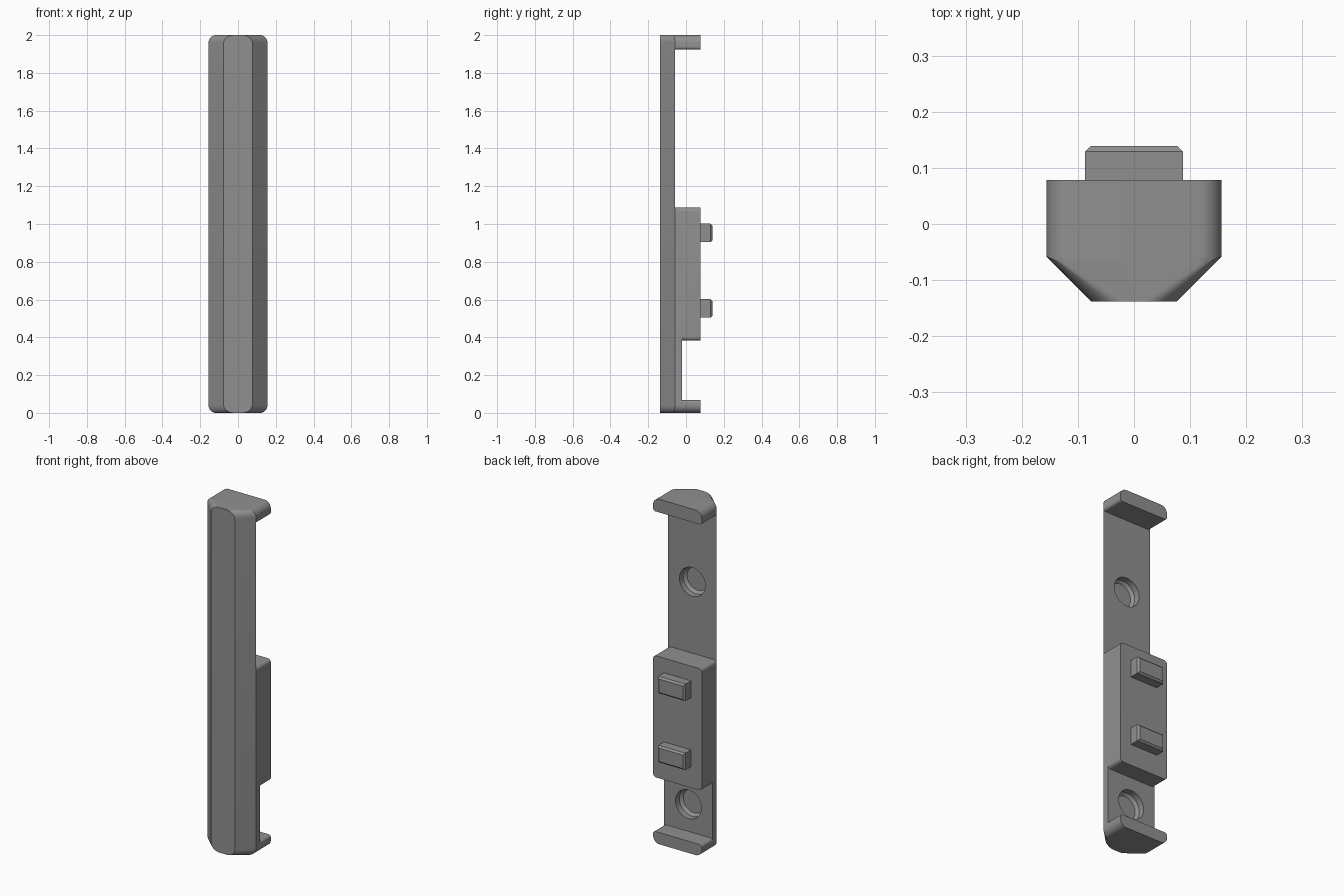
import bpy, bmesh, math

if "Cube" in bpy.data.objects:
    bpy.data.objects.remove(bpy.data.objects["Cube"])

W, FRONT, SHOULDER, BACK = 0.156, -0.138, -0.058, 0.078

grey = bpy.data.materials.new("grey plastic")
grey.diffuse_color = (0.28, 0.28, 0.28, 1)
grey.use_nodes = True
grey.node_tree.nodes["Principled BSDF"].inputs["Base Color"].default_value = grey.diffuse_color


def loft(name, rings):
    """Solid skinned through closed rings of equal point count."""
    bm = bmesh.new()
    vs = [[bm.verts.new(p) for p in r] for r in rings]
    n = len(vs[0])
    for a, b in zip(vs, vs[1:]):
        for i in range(n):
            bm.faces.new((a[i], a[(i + 1) % n], b[(i + 1) % n], b[i]))
    bm.faces.new(vs[0][::-1])
    bm.faces.new(vs[-1])
    bmesh.ops.recalc_face_normals(bm, faces=bm.faces)
    me = bpy.data.meshes.new(name)
    bm.to_mesh(me)
    bm.free()
    me.materials.append(grey)
    ob = bpy.data.objects.new(name, me)
    bpy.context.collection.objects.link(ob)
    return ob


def levels(z0, z1, r0, r1, n=8):
    """Heights and side insets for rounded lower and upper corners."""
    out = []
    for z, r, s in ((z0, r0, 1), (z1, r1, -1)):
        steps = [i / n * math.pi / 2 for i in range(n + 1)] if r else [math.pi / 2]
        arc = [(z + s * r * (1 - math.cos(a)), r * (1 - math.sin(a))) for a in steps]
        out += arc if s > 0 else arc[::-1]
    return out


def slab(name, y0, y1, z0, z1, r0, r1):
    return loft(name, [[(-W + d, y0, z), (W - d, y0, z), (W - d, y1, z), (-W + d, y1, z)]
                       for z, d in levels(z0, z1, r0, r1)])


def boolean(body, other, op):
    m = body.modifiers.new(op, 'BOOLEAN')
    m.operation, m.solver, m.object = op, 'EXACT', other
    bpy.context.view_layer.objects.active = body
    bpy.ops.object.modifier_apply(modifier=m.name)
    bpy.data.objects.remove(other)


# Long front bar with bevelled sides; the bevel follows the rounded ends
rings = []
for z, d in levels(0, 2, 0.04, 0.04):
    f = W + FRONT - SHOULDER - d * math.sqrt(2)
    s = W - d
    ys = SHOULDER - (d * (math.sqrt(2) - 1))
    rings.append([(-f, FRONT, z), (f, FRONT, z), (s, ys, z), (s, SHOULDER + 0.0, z),
                  (-s, SHOULDER, z), (-s, ys, z)] if d > 1e-6 else
                 [(-f, FRONT, z), (f, FRONT, z), (s, SHOULDER - 1e-4, z), (s, SHOULDER, z),
                  (-s, SHOULDER, z), (-s, SHOULDER - 1e-4, z)])
body = loft("body", rings)

# End hooks, centre block and thicker lower plate
boolean(body, slab("top_hook", SHOULDER, BACK, 1.923, 2, 0.015, 0.04), 'UNION')
boolean(body, slab("bottom_hook", SHOULDER, BACK, 0, 0.068, 0.04, 0.015), 'UNION')
boolean(body, slab("centre_block", SHOULDER, BACK, 0.382, 1.087, 0.02, 0.02), 'UNION')
boolean(body, slab("lower_plate", SHOULDER, -0.022, 0.045, 0.41, 0, 0), 'UNION')

# Blind round holes with a tapered floor edge
for y, z in ((SHOULDER, 1.5), (-0.022, 0.225)):
    prof = ((0.02, 0.083), (-0.035, 0.083), (-0.05, 0.068))
    cutter = loft("hole_cutter", [[(r * math.cos(a), y + dy, z + r * math.sin(a))
                                   for a in (i * math.tau / 40 for i in range(40))]
                                  for dy, r in prof])
    boolean(body, cutter, 'DIFFERENCE')

# Chamfered locating pegs on the back of the block
parts = [body]
for name, zc in (("upper_peg", 0.953), ("lower_peg", 0.553)):
    parts.append(loft(name, [[(sx * (0.087 - c), y, zc + sz * (0.049 - c))
                              for sx, sz in ((-1, -1), (1, -1), (1, 1), (-1, 1))]
                             for y, c in ((BACK, 0), (0.129, 0), (0.139, 0.01))]))

for ob in parts:
    bpy.ops.object.select_all(action='DESELECT')
    ob.select_set(True)
    bpy.context.view_layer.objects.active = ob
    bpy.ops.object.shade_smooth_by_angle(angle=math.radians(30))
